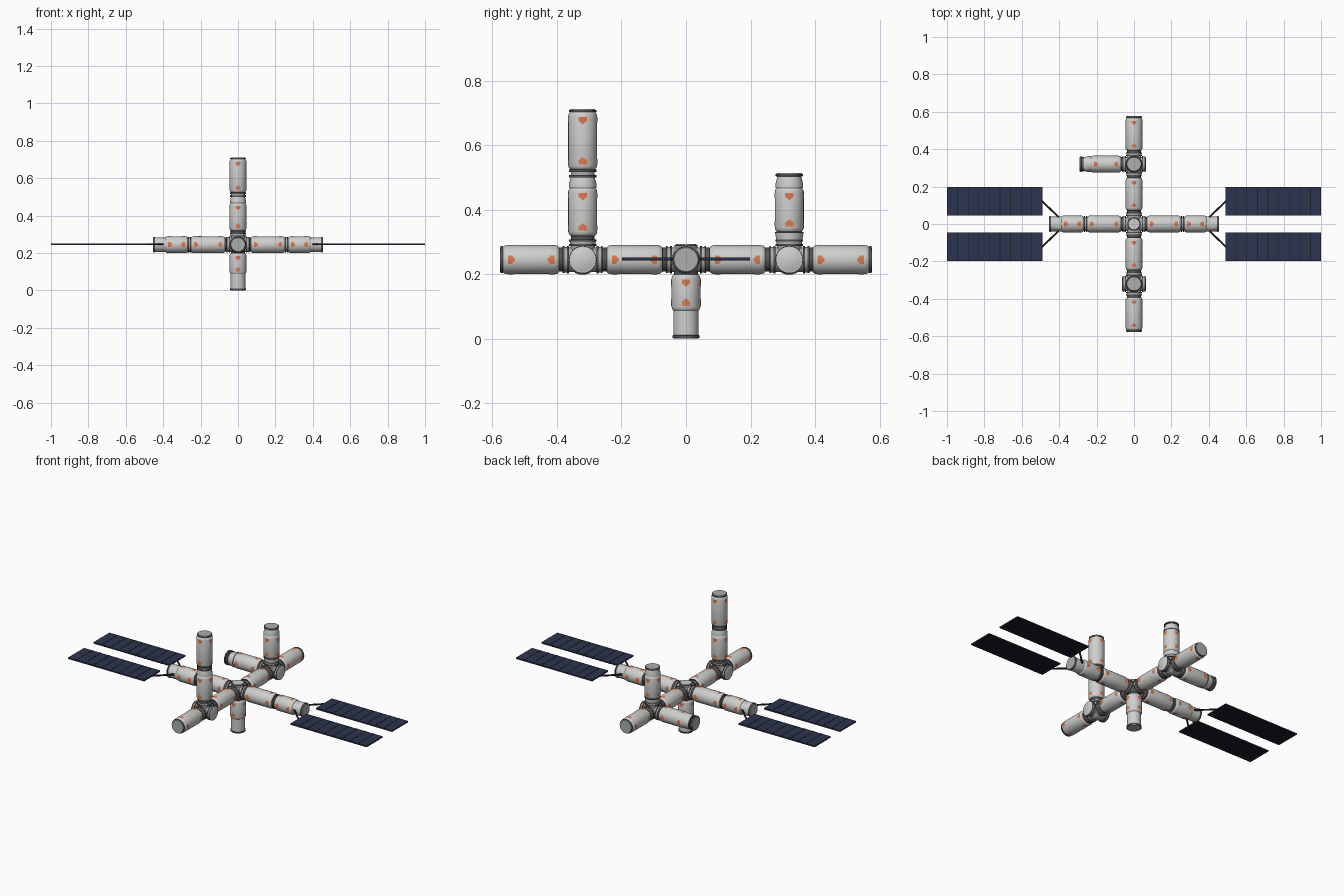
import bpy, bmesh, math
from mathutils import Vector

if "Cube" in bpy.data.objects:
    bpy.data.objects.remove(bpy.data.objects["Cube"])

def mat(name, c):
    m = bpy.data.materials.new(name)
    m.diffuse_color = (*c, 1)
    m.use_nodes = True
    m.node_tree.nodes["Principled BSDF"].inputs["Base Color"].default_value = m.diffuse_color
    return m

MATS = [mat("hull_light_grey", (0.62, 0.62, 0.61)), mat("ring_dark_grey", (0.09, 0.09, 0.095)),
        mat("node_grey", (0.42, 0.42, 0.42)), mat("marker_orange", (0.72, 0.19, 0.08)),
        mat("panel_navy", (0.025, 0.034, 0.075)), mat("truss_black", (0.012, 0.013, 0.02))]
HULL, RING, NODE, ORANGE, NAVY, BLACK = range(6)
Z = 0.245      # height of the main axis
R = 0.045      # module radius
SEG = 32

def finish(name, bm):
    me = bpy.data.meshes.new(name)
    bm.to_mesh(me)
    bm.free()
    for m in MATS:
        me.materials.append(m)
    ob = bpy.data.objects.new(name, me)
    bpy.context.collection.objects.link(ob)
    return ob

def frame(d):
    d = Vector(d)
    u = Vector((0, 0, 1)) if abs(d.z) < 0.5 else Vector((1, 0, 0))
    return d, u, d.cross(u)

def revolve(bm, origin, d, prof):
    """Closed solid of revolution; each (t, r, colour) colours the band that follows."""
    d, u, v = frame(d)
    o = Vector(origin)
    rings = [[bm.verts.new(o + d * t + (u * math.cos(a) + v * math.sin(a)) * r)
              for a in (2 * math.pi * i / SEG for i in range(SEG))] for t, r, _ in prof]
    for k in range(len(rings) - 1):
        for i in range(SEG):
            j = (i + 1) % SEG
            f = bm.faces.new((rings[k][i], rings[k][j], rings[k + 1][j], rings[k + 1][i]))
            f.material_index = prof[k][2]
    bm.faces.new(rings[0][::-1]).material_index = prof[0][2]
    bm.faces.new(rings[-1]).material_index = prof[-1][2]

def marker(bm, origin, d, t, sign):
    """Four house-shaped plates round the hull, pointing along sign."""
    d, u, v = frame(d)
    o = Vector(origin)
    r = R + 0.0008
    for q in range(4):
        rows = []
        for s in (-1, -0.5, 0, 0.5, 1):
            a = q * math.pi / 2 + s * 0.29
            p = o + (u * math.cos(a) + v * math.sin(a)) * r
            tip = 0.012 + 0.011 * (1 - abs(s))
            rows.append((bm.verts.new(p + d * t), bm.verts.new(p + d * (t + sign * tip))))
        for (a0, a1), (b0, b1) in zip(rows, rows[1:]):
            quad = (a0, b0, b1, a1) if sign > 0 else (a0, a1, b1, b0)
            bm.faces.new(quad).material_index = ORANGE

# profile pieces
def body(a, b):
    return [(a, 0.039, HULL), (a + 0.005, 0.043, HULL), (a + 0.012, R, HULL),
            (b - 0.012, R, HULL), (b - 0.005, 0.043, HULL), (b, 0.039, RING)]

def collar(t, step=0.005):
    return [(t, 0.037, RING), (t, 0.042, RING), (t + step, 0.042, RING), (t + step, 0.037, NODE),
            (t + 2 * step, 0.037, NODE), (t + 2 * step, 0.042, RING),
            (t + 3 * step, 0.042, RING), (t + 3 * step, 0.037, RING)]

def endcap(t):
    return [(t, 0.042, RING), (t + 0.007, 0.042, RING), (t + 0.007, 0.039, NODE), (t + 0.01, 0.037, NODE)]

def taper(a, b):
    return [(a, 0.043, HULL), (a + 0.012, 0.043, HULL), (b, 0.037, RING)]

def neck(a, b):
    return [(a, 0.039, HULL), (b, 0.039, RING)]

def module(name, origin, d, prof, bodies):
    bm = bmesh.new()
    revolve(bm, origin, d, prof)
    for a, b in bodies:
        marker(bm, origin, d, a + 0.015, 1)
        marker(bm, origin, d, b - 0.015, -1)
    return finish(name, bm)

def node(name, origin, ports):
    """Spherical junction with docking ports."""
    bm = bmesh.new()
    arc = [math.pi * k / 14 for k in range(1, 14)]
    revolve(bm, origin, (0, 0, 1), [(-0.047 * math.cos(a), 0.047 * math.sin(a), NODE) for a in arc])
    for d in ports:
        revolve(bm, origin, d, [(0.02, 0.038, NODE), (0.043, 0.038, RING), (0.043, 0.043, RING),
                                (0.049, 0.043, RING), (0.049, 0.040, NODE), (0.057, 0.040, RING),
                                (0.057, 0.042, RING), (0.062, 0.042, HULL), (0.062, 0.036, HULL),
                                (0.064, 0.033, HULL)])
    return finish(name, bm)

X, Y, UP = (1, 0, 0), (0, 1, 0), (0, 0, 1)
NX, NY, DOWN = (-1, 0, 0), (0, -1, 0), (0, 0, -1)
C, F, B = (0, 0, Z), (0, -0.32, Z), (0, 0.32, Z)

# junction nodes
node("centre_node", C, (X, NX, Y, NY))
node("front_node", F, (X, NX, Y, NY, UP))
node("back_node", B, (X, NX, Y, NY, UP))
module("centre_top_hatch", C, UP, [(0.02, 0.036, NODE), (0.043, 0.036, RING), (0.046, 0.036, RING),
                                   (0.046, 0.032, HULL), (0.048, 0.03, HULL)], [])

# modules along the spine
START = [(0.05, 0.037, RING), (0.073, 0.037, RING)]
for label, d, hub in (("front", NY, F), ("back", Y, B)):
    module(label + "_spine_module", C, d, START + body(0.075, 0.245) + [(0.245, 0.037, RING), (0.26, 0.037, RING)],
           [(0.075, 0.245)])
    module(label + "_end_module", hub, d, START + body(0.073, 0.247) + endcap(0.247), [(0.073, 0.247)])

# side arms with the solar wings
for label, d in (("left", NX), ("right", X)):
    module(label + "_arm_module", C, d,
           START + body(0.07, 0.25) + collar(0.252) + body(0.269, 0.388) + neck(0.388, 0.443) + endcap(0.444),
           [(0.07, 0.25), (0.269, 0.388)])

# vertical modules
module("front_tower", F, UP,
       START + body(0.075, 0.222) + taper(0.222, 0.255) + collar(0.255, 0.008) + body(0.28, 0.457) + endcap(0.457),
       [(0.075, 0.222), (0.28, 0.457)])
module("back_tower", B, UP,
       [(0.045, 0.037, HULL), (0.052, 0.038, HULL), (0.082, 0.044, RING), (0.086, 0.044, RING), (0.086, 0.039, RING)]
       + body(0.087, 0.222) + taper(0.222, 0.257) + endcap(0.259), [(0.087, 0.222)])
module("lower_module", C, DOWN,
       [(0.03, 0.037, RING), (0.046, 0.037, RING)] + body(0.046, 0.158) + neck(0.158, 0.234) + endcap(0.235),
       [(0.046, 0.158)])
module("back_left_module", B, NX,
       START + body(0.07, 0.23) + taper(0.23, 0.267) + collar(0.267, 0.004) + endcap(0.282), [(0.07, 0.23)])

# solar wings: four panels with ribs, each on a slanted strut
def box(bm, lo, hi, colour):
    size = Vector(hi) - Vector(lo)
    mid = (Vector(hi) + Vector(lo)) / 2
    vs = bmesh.ops.create_cube(bm, size=1)["verts"]
    for v in vs:
        v.co = Vector(v.co[i] * size[i] + mid[i] for i in range(3))
    for f in {f for v in vs for f in v.link_faces}:
        f.material_index = colour

for sx, xn in ((-1, "left"), (1, "right")):
    for sy, yn in ((-1, "front"), (1, "back")):
        bm = bmesh.new()
        y0, y1 = sorted((sy * 0.045, sy * 0.198))
        x0, x1 = sorted((sx * 0.49, sx * 1.0))
        box(bm, (x0, y0, Z + 0.001), (x1, y1, Z + 0.006), NAVY)
        box(bm, (x0, y0, Z - 0.002), (x1, y1, Z + 0.001), BLACK)
        for k in range(1, 9):
            x = x0 + (x1 - x0) * k / 9
            box(bm, (x - 0.002, y0, Z - 0.003), (x + 0.002, y1, Z + 0.007), BLACK)
        finish(f"{xn}_{yn}_solar_panel", bm)
        bm = bmesh.new()
        a, b = Vector((sx * 0.395, sy * 0.03, Z + 0.002)), Vector((sx * 0.495, sy * 0.125, Z + 0.002))
        revolve(bm, a, (b - a).normalized(), [(0, 0.005, BLACK), ((b - a).length, 0.005, BLACK)])
        finish(f"{xn}_{yn}_panel_strut", bm)

# smooth shading with crisp edges
for ob in bpy.data.objects:
    ob.select_set(True)
bpy.context.view_layer.objects.active = bpy.data.objects["centre_node"]
bpy.ops.object.shade_smooth_by_angle(angle=math.radians(35))
